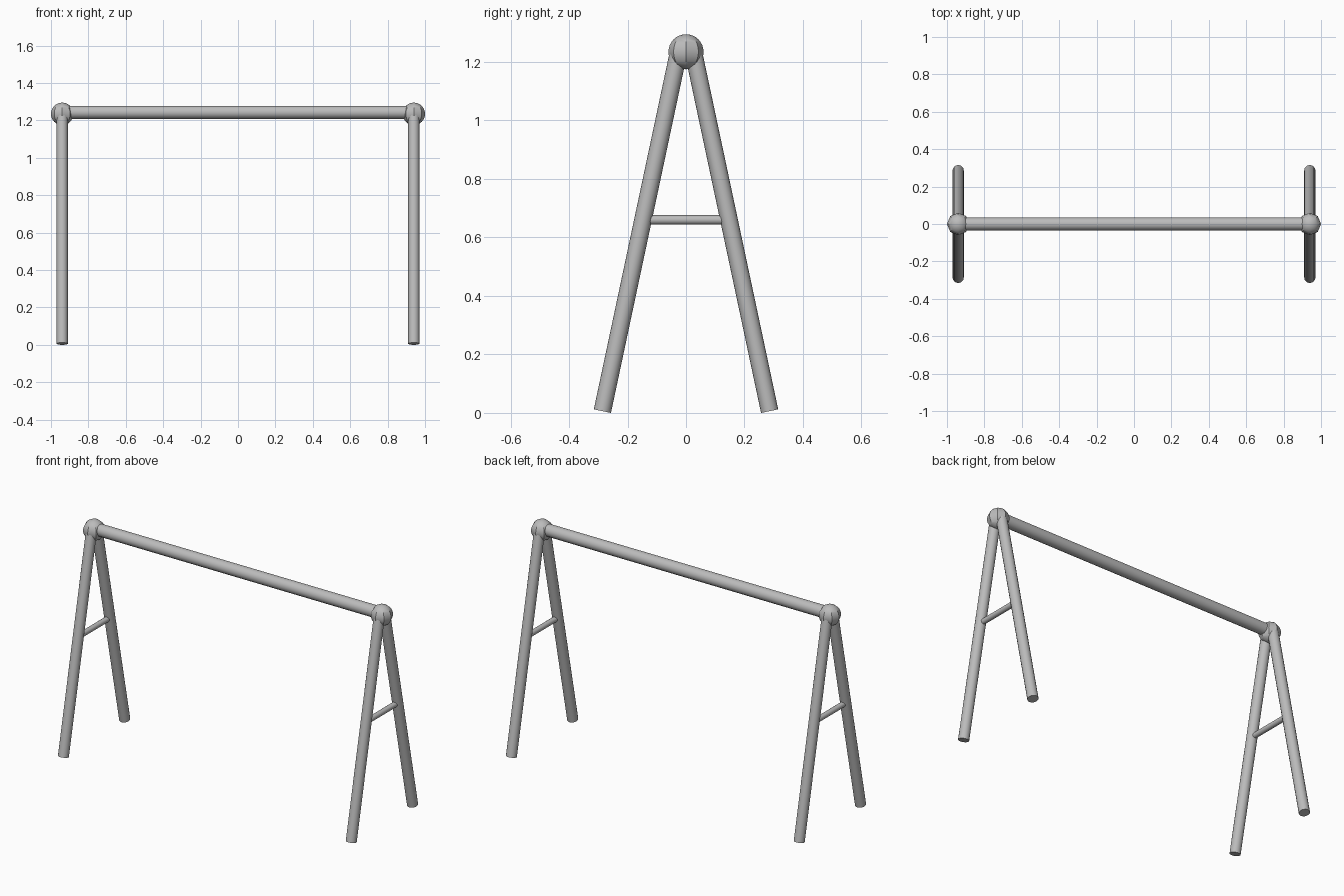
import bpy
from math import radians
from mathutils import Vector

cube = bpy.data.objects.get("Cube")
if cube:
    bpy.data.objects.remove(cube, do_unlink=True)

grey = bpy.data.materials.new("grey metal")
grey.use_nodes = True
colour = (0.5, 0.5, 0.5, 1)
grey.diffuse_color = colour
grey.node_tree.nodes["Principled BSDF"].inputs["Base Color"].default_value = colour


def finish(name):
    ob = bpy.context.object
    ob.name = name
    ob.data.materials.append(grey)
    bpy.ops.object.shade_smooth_by_angle(angle=radians(35))


def tube(name, start, end, radius, sides=16):
    a, b = Vector(start), Vector(end)
    axis = b - a
    bpy.ops.mesh.primitive_cylinder_add(
        vertices=sides, radius=radius, depth=axis.length, location=(a + b) / 2,
        rotation=axis.to_track_quat('Z', 'Y').to_euler())
    finish(name)


END_X, TOP_Z, BAR_Z = 0.94, 1.235, 0.66

# Long top beam
tube("top_beam", (-END_X, 0, 1.243), (END_X, 0, 1.243), 0.035)

for side, sx in (("left", 1), ("right", -1)):
    x = sx * END_X
    # Ball joint where the legs meet the beam
    bpy.ops.mesh.primitive_uv_sphere_add(
        segments=8, ring_count=16, radius=0.06, location=(x, 0, TOP_Z))
    finish(side + "_joint")
    # Splayed pair of legs
    for end, sy in (("front", -1), ("back", 1)):
        tube(f"{side}_{end}_leg", (x, sy * 0.286, 0.006),
             (x, sy * 0.025, TOP_Z), 0.03)
    # Thin brace between the legs
    tube(side + "_brace", (x, -0.145, BAR_Z), (x, 0.145, BAR_Z), 0.016)
